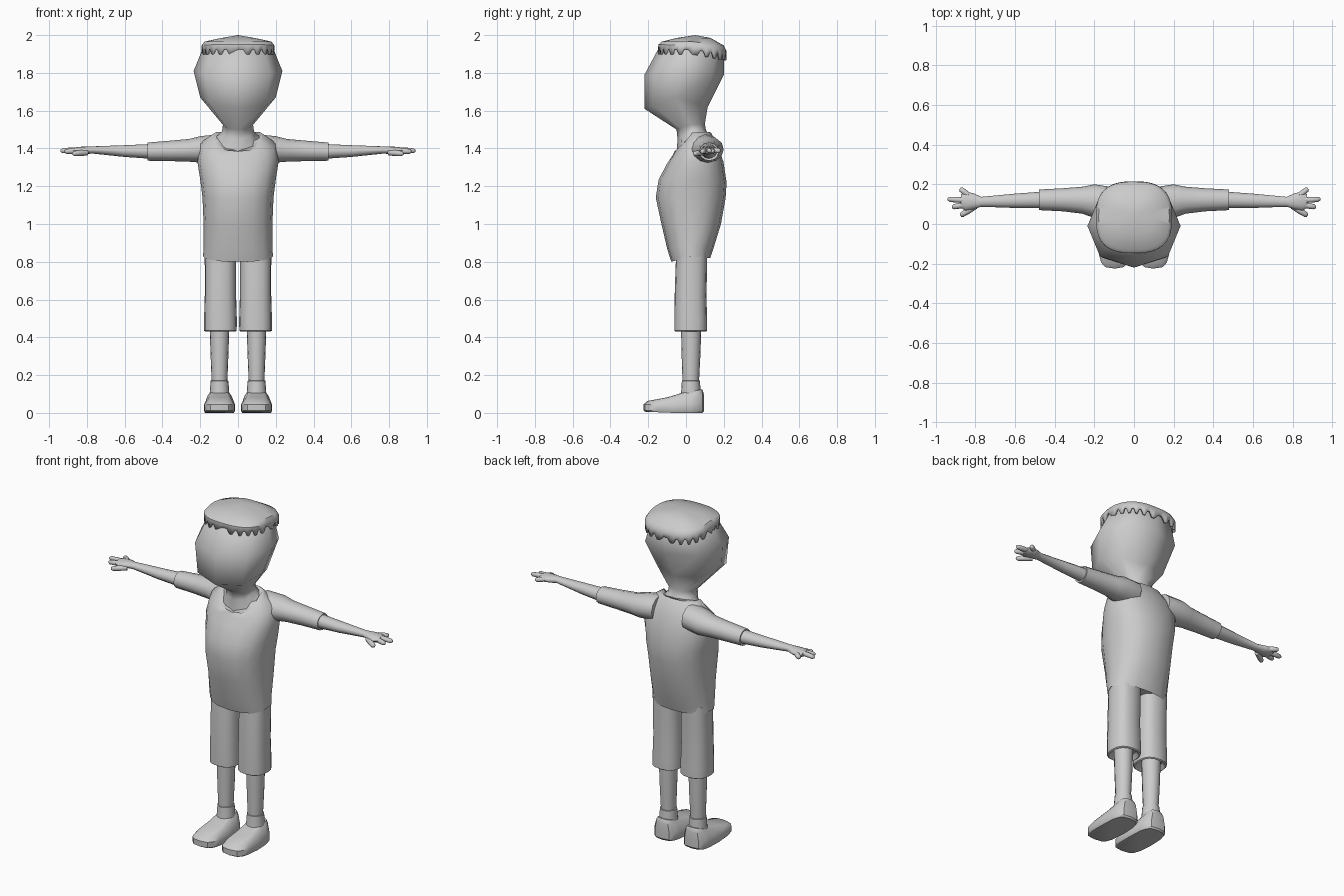
import bpy, bmesh, math
from mathutils import Vector

grey = bpy.data.materials.new("plain grey")
grey.diffuse_color = (0.6, 0.6, 0.6, 1)


def spow(v, p):
    return math.copysign(abs(v) ** p, v)


def ring(zf, zs, zb, hw, yf, yb, cx=0.0, n=16, e=2.3):
    """Closed loop with its own heights at the front, sides and back."""
    pts = []
    for i in range(n):
        a = 2 * math.pi * i / n
        c, s = spow(math.cos(a), 2 / e), spow(math.sin(a), 2 / e)
        z = zs + (zb - zs) * s if s > 0 else zs + (zf - zs) * -s
        pts.append(Vector((cx + hw * c, (yf + yb) / 2 + (yb - yf) / 2 * s, z)))
    return pts


def xring(s, x, y, z, ry, rz, n=12):
    """Loop around the x axis for arms and palms."""
    return [Vector((s * x, y + ry * math.cos(2 * math.pi * i / n),
                    z + rz * math.sin(2 * math.pi * i / n))) for i in range(n)]


def loft(name, rings, caps=True, tip=None, angle=50):
    bm = bmesh.new()
    loops = [[bm.verts.new(p) for p in r] for r in rings]
    n = len(loops[0])
    for a, b in zip(loops, loops[1:]):
        for i in range(n):
            j = (i + 1) % n
            bm.faces.new((a[i], a[j], b[j], b[i]))
    if caps:
        bm.faces.new(loops[0])
    if tip:
        t = bm.verts.new(tip)
        for i in range(n):
            bm.faces.new((loops[-1][i], loops[-1][(i + 1) % n], t))
    elif caps:
        bm.faces.new(loops[-1])
    bmesh.ops.recalc_face_normals(bm, faces=bm.faces)
    me = bpy.data.meshes.new(name)
    bm.to_mesh(me)
    bm.free()
    ob = bpy.data.objects.new(name, me)
    bpy.context.collection.objects.link(ob)
    me.materials.append(grey)
    bpy.ops.object.select_all(action='DESELECT')
    ob.select_set(True)
    bpy.context.view_layer.objects.active = ob
    bpy.ops.object.shade_smooth_by_angle(angle=math.radians(angle))
    return ob


# Head and neck, coarse eight-sided form
loft("head", [ring(*r, n=8, e=2.2) for r in (
    (1.36, 1.46, 1.47, .118, -.05, .12),
    (1.45, 1.49, 1.50, .085, -.045, .105),
    (1.50, 1.525, 1.53, .08, -.05, .10),
    (1.61, 1.67, 1.62, .20, -.22, .115),
    (1.79, 1.81, 1.79, .235, -.22, .20),
    (1.93, 1.945, 1.90, .18, -.145, .20),
    (1.965, 1.965, 1.965, .12, -.07, .15))], tip=(0, .05, 1.985), angle=75)

# Cap with a toothed rim
N = 88
rim = ring(1.925, 1.925, 1.895, .192, -.148, .215, n=N, e=2.7)
for i, p in enumerate(rim):
    if i % 4 < 2:
        p.z -= .028
cap = loft("cap", [rim] + [ring(*r, n=N, e=2.7) for r in (
    (1.95, 1.945, 1.92, .192, -.146, .213),
    (1.965, 1.965, 1.945, .178, -.13, .20),
    (1.985, 1.982, 1.985, .10, -.05, .13))], caps=False, tip=(0, .05, 2.0), angle=40)
solid = cap.modifiers.new("thickness", 'SOLIDIFY')
solid.thickness = .014

# Shirt body
loft("shirt", [ring(*r) for r in (
    (.82, .845, .835, .17, -.07, .12),
    (.80, .828, .82, .185, -.078, .128),
    (.87, .88, .87, .182, -.10, .145),
    (1.00, 1.0, 1.0, .182, -.13, .185),
    (1.14, 1.14, 1.14, .188, -.16, .21),
    (1.235, 1.235, 1.22, .20, -.145, .215),
    (1.32, 1.33, 1.33, .215, -.10, .198),
    (1.36, 1.43, 1.41, .20, -.073, .17),
    (1.385, 1.475, 1.48, .135, -.06, .135),
    (1.38, 1.485, 1.488, .12, -.053, .125))], angle=60)

for s, side in ((1, "left"), (-1, "right")):
    # Sleeve, arm and palm
    loft(side + "_sleeve", [xring(s, *r) for r in (
        (.10, .10, 1.40, .085, .075), (.20, .115, 1.395, .085, .07),
        (.26, .12, 1.39, .068, .06), (.36, .122, 1.387, .058, .054),
        (.478, .122, 1.383, .052, .048), (.475, .122, 1.383, .042, .038))])
    loft(side + "_arm", [xring(s, *r) for r in (
        (.44, .122, 1.384, .043, .04), (.60, .117, 1.386, .036, .031),
        (.77, .112, 1.392, .025, .019), (.81, .115, 1.39, .04, .02),
        (.85, .116, 1.388, .048, .02), (.872, .115, 1.388, .035, .014))])
    # Fingers: back, middle, front and thumb
    for name, a, b, r in (
            ("back_finger", (.835, .145, 1.39), (.878, .178, 1.388), .014),
            ("middle_finger", (.85, .12, 1.392), (.94, .125, 1.387), .014),
            ("front_finger", (.85, .098, 1.388), (.918, .085, 1.383), .014),
            ("thumb", (.80, .09, 1.378), (.875, .042, 1.372), .015)):
        a, b = Vector(a), Vector(b)
        d = (b - a).normalized()
        u = d.cross(Vector((0, 0, 1))).normalized()
        v = d.cross(u)
        loops = []
        for t, k in ((0, 1), (.5, 1.05), (.88, .9), (1, .45)):
            pts = [a.lerp(b, t) + (u * math.cos(q) + v * math.sin(q)) * r * k
                   for q in (i * math.pi / 4 for i in range(8))]
            loops.append([Vector((p.x * s, p.y, p.z)) for p in pts])
        loft(f"{side}_{name}", loops, angle=70)
    # Trouser leg
    c = s * .093
    loft(side + "_trouser", [ring(*r, cx=c, e=2.5) for r in (
        (.455, .455, .455, .06, -.03, .085), (.43, .43, .43, .078, -.055, .105),
        (.435, .435, .435, .086, -.062, .112), (.49, .49, .49, .087, -.062, .112),
        (.62, .62, .62, .083, -.06, .108), (.78, .78, .78, .083, -.055, .112),
        (.86, .86, .86, .084, -.05, .112))])
    # Shin, sock and shoe
    loft(side + "_shin", [ring(z, z, z, w, f, b, cx=s * .098, e=2) for z, w, f, b in (
        (.15, .041, -.018, .068), (.30, .047, -.023, .076), (.48, .053, -.027, .082))])
    loft(side + "_sock", [ring(z, z, z, w, f, b, cx=s * .098, e=2) for z, w, f, b in (
        (.08, .052, -.03, .08), (.12, .051, -.025, .077),
        (.17, .047, -.022, .074), (.172, .038, -.015, .065))])
    loft(side + "_shoe", [ring(*r, cx=s * .098, e=3.4) for r in (
        (.006, 0, 0, .076, -.215, .088), (.012, .01, .01, .082, -.224, .095),
        (.045, .045, .05, .082, -.225, .095), (.063, .07, .10, .068, -.205, .094),
        (.082, .092, .115, .056, -.10, .09), (.105, .112, .125, .046, -.025, .085))],
        angle=35)
